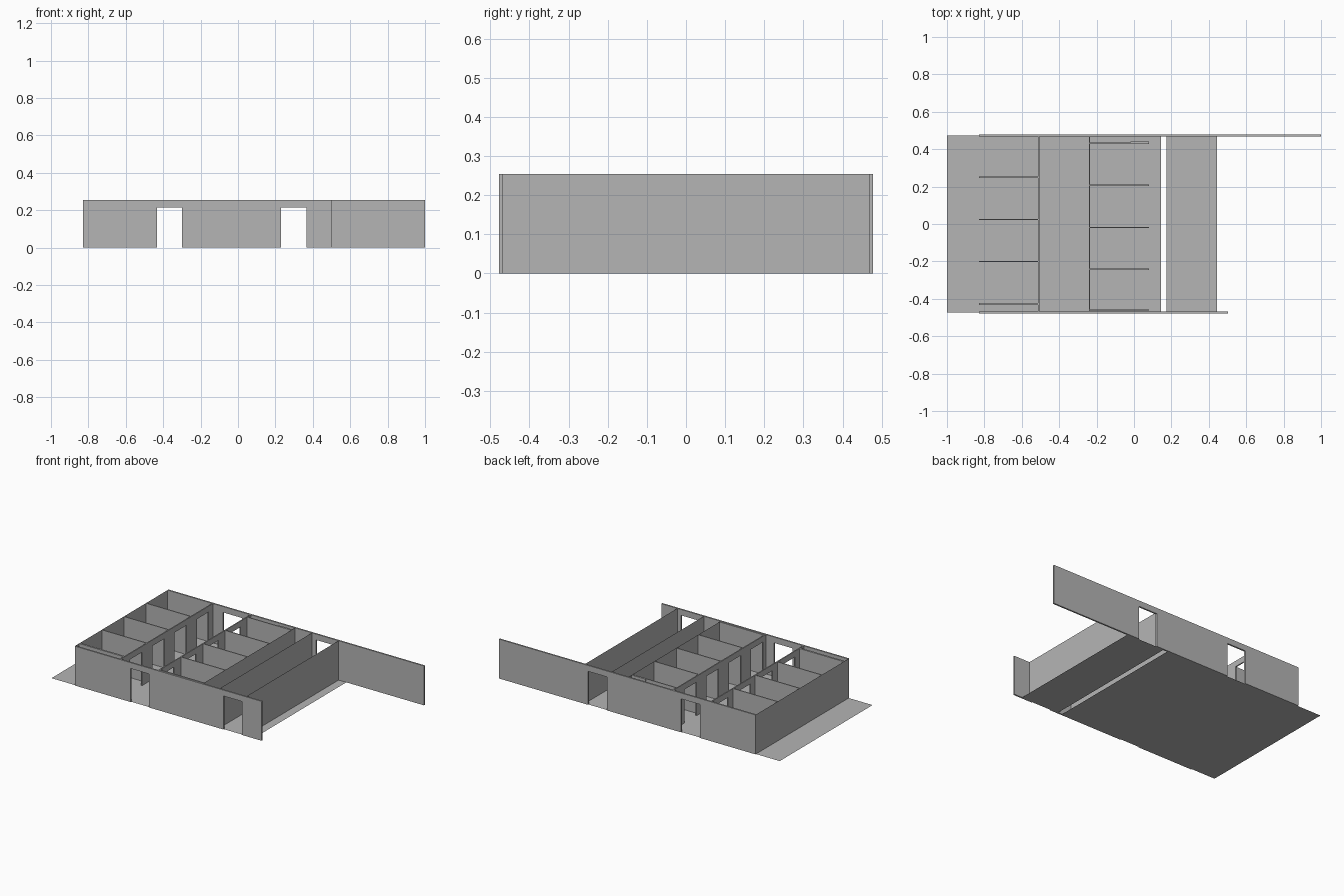
import bpy
import bmesh
from mathutils import Vector

if "Cube" in bpy.data.objects:
    bpy.data.objects.remove(bpy.data.objects["Cube"], do_unlink=True)

GREY = (0.46, 0.46, 0.46, 1)
mat = bpy.data.materials.new("plain grey")
mat.use_nodes = True
mat.diffuse_color = GREY
mat.node_tree.nodes["Principled BSDF"].inputs["Base Color"].default_value = GREY

HEIGHT = 0.254
DOOR_TOP = 0.216
INNER_Y = 0.468
OUTER_Y = 0.478


def finish(name, bm):
    mesh = bpy.data.meshes.new(name)
    bm.to_mesh(mesh)
    bm.free()
    mesh.materials.append(mat)
    obj = bpy.data.objects.new(name, mesh)
    bpy.context.collection.objects.link(obj)
    return obj


def wall(name, axis, start, end, at, thickness=0, doors=()):
    """Upright wall along an axis, notched by doors and centred on 'at'."""
    outline = [(start, 0)]
    for a, b in doors:
        outline += [(a, 0), (a, DOOR_TOP), (b, DOOR_TOP), (b, 0)]
    outline += [(end, 0), (end, HEIGHT), (start, HEIGHT)]
    side = at - thickness / 2
    bm = bmesh.new()
    if axis == "x":
        points = [(u, side, z) for u, z in outline]
        push = Vector((0, thickness, 0))
    else:
        points = [(side, u, z) for u, z in outline]
        push = Vector((thickness, 0, 0))
    face = bm.faces.new([bm.verts.new(p) for p in points])
    if thickness:
        result = bmesh.ops.extrude_face_region(bm, geom=[face], use_keep_orig=True)
        moved = [g for g in result["geom"] if isinstance(g, bmesh.types.BMVert)]
        bmesh.ops.translate(bm, verts=moved, vec=push)
        bmesh.ops.recalc_face_normals(bm, faces=bm.faces)
    return finish(name, bm)


def floor(name, x0, x1):
    bm = bmesh.new()
    corners = [(x0, -1), (x1, -1), (x1, 1), (x0, 1)]
    bm.faces.new([bm.verts.new((x, s * 0.473, 0)) for x, s in corners])
    return finish(name, bm)


# Floor slabs with the open strip between them
floor("main_floor", -1, 0.145)
floor("side_floor", 0.175, 0.445)

# Long front and back walls with matching doorways
entrances = [(-0.433, -0.3), (0.23, 0.365)]
mid = (INNER_Y + OUTER_Y) / 2
wall("front_wall", "x", -0.83, 0.503, -mid, OUTER_Y - INNER_Y, entrances)
wall("back_wall", "x", -0.83, 1, mid, OUTER_Y - INNER_Y, entrances)

# Thin solid cross walls
for name, x in (("outer_wall", -0.83), ("room_end_wall", 0.08),
                ("passage_wall", 0.2), ("side_wall", 0.39)):
    wall(name, "y", -INNER_Y, INNER_Y, x)

# Corridor walls with a door into each room
for name, x, first in (("corridor_wall_right", -0.51, -0.375),
                       ("corridor_wall_left", -0.238, -0.44)):
    doors = [(first + i * 0.226, first + i * 0.226 + 0.122) for i in range(4)]
    wall(name, "y", -INNER_Y, INNER_Y, x, 0.007, doors)

# Room partitions on both sides of the corridor
for y, t in ((-0.428, 0.012), (-0.2, 0.006), (0.025, 0.006), (0.25, 0.006)):
    wall("right_partition", "x", -0.83, -0.513, y, t)
for y, t in ((-0.459, 0.006), (-0.242, 0.006), (-0.018, 0.006),
             (0.207, 0.006), (0.432, 0.006)):
    wall("left_partition", "x", -0.235, 0.08, y, t)
wall("partition_thickening", "x", -0.02, 0.08, 0.438, 0.006)
